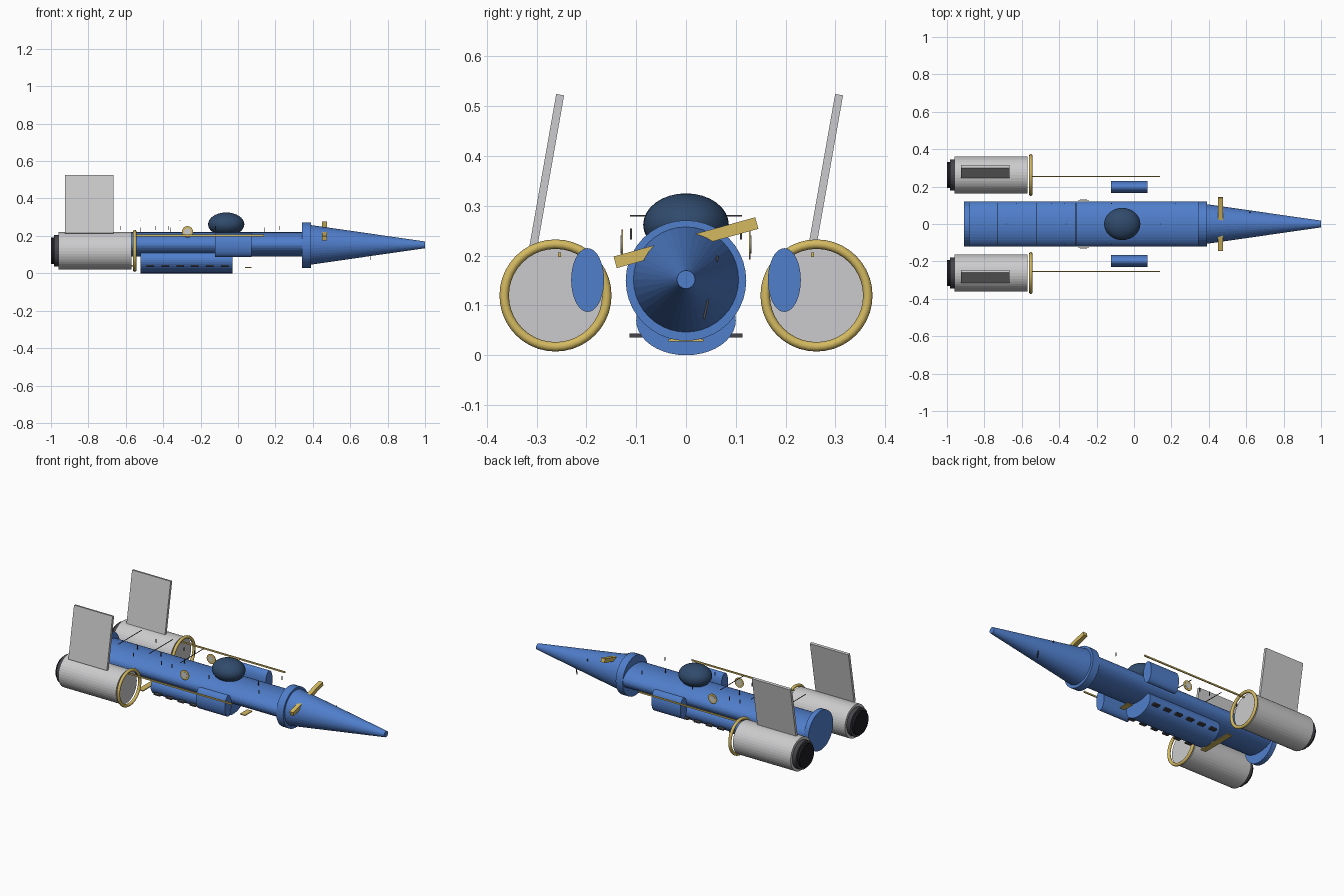
import bpy, bmesh, math
from mathutils import Matrix, Vector

if "Cube" in bpy.data.objects:
    bpy.data.objects.remove(bpy.data.objects["Cube"])


def mat(name, c):
    m = bpy.data.materials.new(name)
    m.diffuse_color = (*c, 1)
    m.use_nodes = True
    m.node_tree.nodes["Principled BSDF"].inputs["Base Color"].default_value = m.diffuse_color
    return m


BLUE = mat("hull_blue", (0.08, 0.21, 0.60))
NAVY = mat("canopy_navy", (0.03, 0.07, 0.15))
GREY = mat("light_grey", (0.60, 0.60, 0.61))
GOLD = mat("trim_gold", (0.66, 0.49, 0.12))
DARK = mat("dark_grey", (0.06, 0.06, 0.07))
BLACK = mat("nozzle_black", (0.012, 0.012, 0.015))


def finish(name, bm, m):
    bmesh.ops.recalc_face_normals(bm, faces=bm.faces)
    me = bpy.data.meshes.new(name)
    bm.to_mesh(me)
    bm.free()
    me.materials.append(m)
    ob = bpy.data.objects.new(name, me)
    bpy.context.collection.objects.link(ob)
    return ob


def tube_x(name, x0, x1, y, z, ry, rz, m, taper=1.0, n=40):
    """Elliptical cylinder or cone along x."""
    bm = bmesh.new()
    bmesh.ops.create_cone(bm, cap_ends=True, segments=n, radius1=1, radius2=taper, depth=1)
    for v in bm.verts:
        a, b, c = v.co
        v.co = ((x0 + x1) / 2 + c * (x1 - x0), y + a * ry, z + b * rz)
    return finish(name, bm, m)


def box(name, loc, size, m, rx=0.0):
    bm = bmesh.new()
    M = Matrix.Translation(loc) @ Matrix.Rotation(rx, 4, 'X') @ Matrix.Diagonal((*size, 1))
    bmesh.ops.create_cube(bm, size=1, matrix=M)
    return finish(name, bm, m)


def disc_y(name, loc, r, t, m):
    bm = bmesh.new()
    M = Matrix.Translation(loc) @ Matrix.Rotation(math.pi / 2, 4, 'X')
    bmesh.ops.create_cone(bm, cap_ends=True, segments=24, radius1=r, radius2=r, depth=t, matrix=M)
    return finish(name, bm, m)


# Fuselage, tail disc, collar and nose
tube_x("fuselage", -0.90, 0.36, 0, 0.155, 0.12, 0.065, BLUE)
tube_x("tail_disc", -0.91, -0.88, 0, 0.15, 0.12, 0.12, BLUE)
tube_x("nose_collar", 0.343, 0.39, 0, 0.15, 0.121, 0.121, BLUE)
tube_x("nose_cone", 0.38, 1.0, 0, 0.152, 0.107, 0.107, BLUE, taper=0.17)

# Belly module with window plates
tube_x("belly_module", -0.52, -0.03, 0, 0.07, 0.10, 0.07, BLUE)
for s in (-1, 1):
    for i in range(6):
        box(f"belly_window_{i}", (-0.47 + 0.08 * i, s * 0.088, 0.04), (0.04, 0.05, 0.008), DARK)

# Canopy
bm = bmesh.new()
bmesh.ops.create_uvsphere(bm, u_segments=32, v_segments=16, radius=1)
bmesh.ops.transform(bm, verts=bm.verts,
                    matrix=Matrix.Translation((-0.063, 0, 0.262)) @ Matrix.Diagonal((0.097, 0.086, 0.063, 1)))
canopy = finish("canopy", bm, NAVY)
for p in canopy.data.polygons:
    p.use_smooth = True

# Nose canard, belly plates
box("nose_canard", (0.462, 0, 0.226), (0.026, 0.295, 0.024), GOLD, math.radians(15.5))
box("belly_plate_front", (0.055, 0, 0.03), (0.035, 0.07, 0.005), GOLD)
box("belly_plate_rear", (-0.58, 0, 0.04), (0.035, 0.225, 0.006), GOLD)


def engine_ring(name, x, y, z, R, r, m, n=40, k=10):
    bm = bmesh.new()
    g = []
    for i in range(n):
        a = 2 * math.pi * i / n
        row = []
        for j in range(k):
            b = 2 * math.pi * j / k
            q = R + r * math.cos(b)
            row.append(bm.verts.new((x + r * math.sin(b), y + q * math.cos(a), z + q * math.sin(a))))
        g.append(row)
    for i in range(n):
        for j in range(k):
            i2, j2 = (i + 1) % n, (j + 1) % k
            bm.faces.new((g[i][j], g[i2][j], g[i2][j2], g[i][j2]))
    ob = finish(name, bm, m)
    for p in ob.data.polygons:
        p.use_smooth = True


for s, side in ((-1, "right"), (1, "left")):
    y = s * 0.262
    # Engine
    tube_x(f"engine_{side}", -0.96, -0.57, y, 0.12, 0.10, 0.10, GREY)
    tube_x(f"engine_nozzle_{side}", -0.985, -0.955, y, 0.12, 0.084, 0.084, DARK)
    tube_x(f"engine_exhaust_{side}", -1.0, -0.98, y, 0.12, 0.07, 0.07, BLACK)
    engine_ring(f"engine_ring_{side}", -0.552, y, 0.12, 0.103, 0.0095, GOLD)
    # Fin: both lean the same way
    box(f"fin_{side}", (-0.795, s * 0.28, 0.368), (0.26, 0.016, 0.315), GREY, math.radians(-10))
    # Side pod, boom, sensor disc
    tube_x(f"side_pod_{side}", -0.123, 0.072, s * 0.1975, 0.151, 0.033, 0.064, BLUE)
    box(f"boom_{side}", (-0.21, s * 0.254, 0.202), (0.70, 0.006, 0.009), GOLD)
    disc_y(f"sensor_disc_{side}", (-0.27, s * 0.128, 0.222), 0.03, 0.003, GOLD)
    disc_y(f"sensor_centre_{side}", (-0.27, s * 0.129, 0.222), 0.018, 0.005, GREY)
    # Small masts along the deck edges
    for i, x in enumerate((-0.63, -0.44, -0.37, -0.12, 0.22)):
        box(f"deck_mast_{side}_{i}", (x, s * 0.11, 0.243), (0.004, 0.004, 0.022), DARK)

# Cross wires above the rear deck
for i, x in enumerate((-0.73, -0.52, -0.31)):
    box(f"cross_wire_{i}", (x, 0, 0.28), (0.003, 0.225, 0.003), DARK)
# Centre masts and nose probes
for i, x in enumerate((-0.68, -0.52, -0.36, 0.14)):
    box(f"centre_mast_{i}", (x, 0, 0.23), (0.004, 0.004, 0.03), DARK)
box("nose_probe_low", (0.71, 0.04, 0.092), (0.004, 0.005, 0.04), DARK, math.radians(-12))
box("nose_probe_high", (0.62, 0.061, 0.187), (0.004, 0.005, 0.026), DARK, math.radians(-12))
